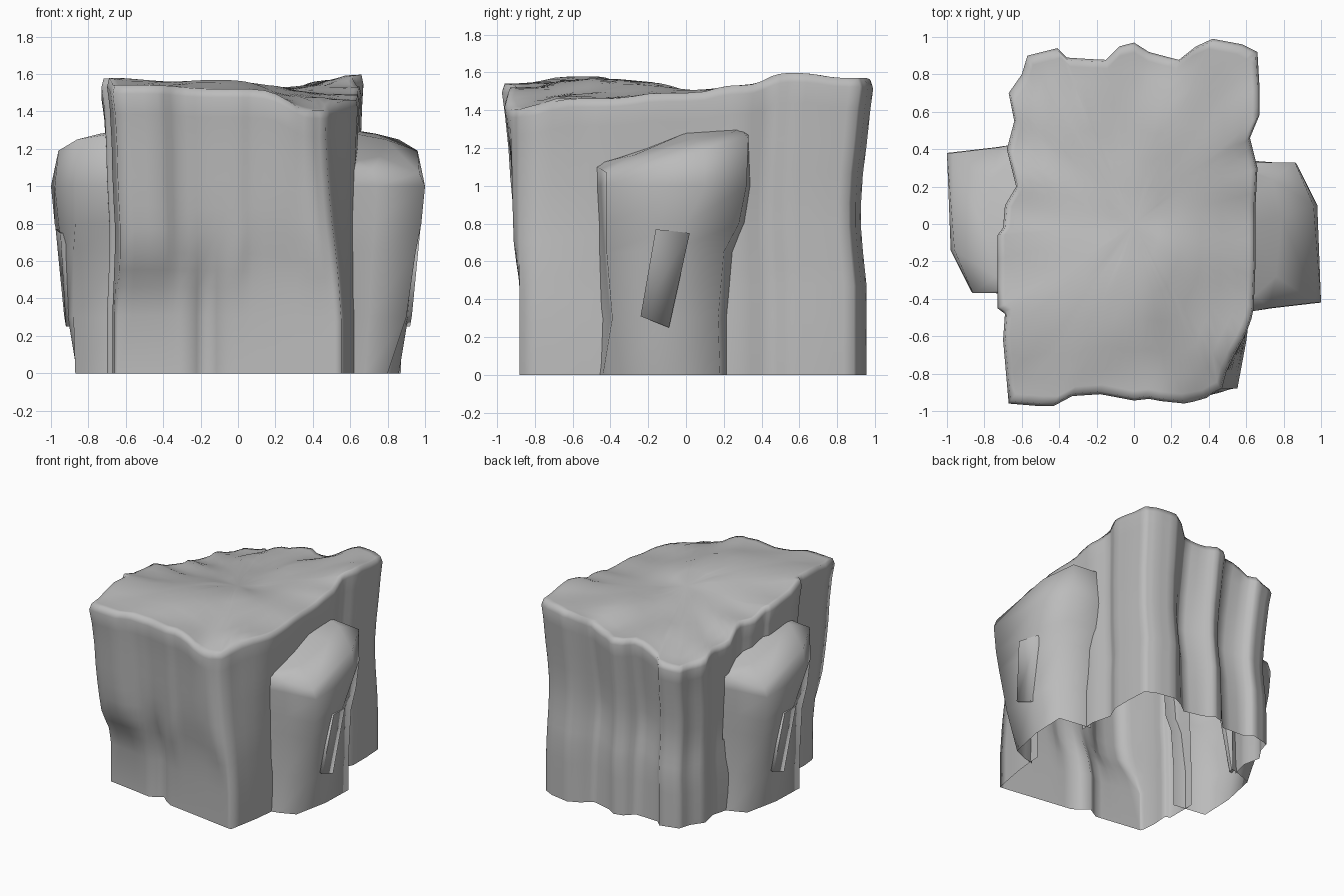
import bpy, bmesh, math
from mathutils import Vector

cube = bpy.data.objects.get("Cube")
if cube:
    bpy.data.objects.remove(cube)

stone = bpy.data.materials.new("grey_stone")
stone.use_nodes = True
stone_colour = (0.5, 0.5, 0.5, 1)
stone.diffuse_color = stone_colour
stone.node_tree.nodes["Principled BSDF"].inputs["Base Color"].default_value = stone_colour


def finish(name, bm):
    """Turn a bmesh into a stone object with soft shading."""
    mesh = bpy.data.meshes.new(name)
    bm.to_mesh(mesh)
    bm.free()
    obj = bpy.data.objects.new(name, mesh)
    bpy.context.collection.objects.link(obj)
    mesh.materials.append(stone)
    bpy.ops.object.select_all(action='DESELECT')
    obj.select_set(True)
    bpy.context.view_layer.objects.active = obj
    bpy.ops.object.shade_smooth_by_angle(angle=math.radians(89))


def loft(bm, rings, closed=True):
    """Skin a stack of equally long rings and return their vertices."""
    rows = [[bm.verts.new(p) for p in ring] for ring in rings]
    count = len(rows[0])
    for low, high in zip(rows, rows[1:]):
        for i in range(count if closed else count - 1):
            j = (i + 1) % count
            bm.faces.new((low[i], low[j], high[j], high[i]))
    return rows


def smooth_step(a, b, v):
    t = min(1, max(0, (v - a) / (b - a)))
    return t * t * (3 - 2 * t)


def mix(a, b, t):
    return a + (b - a) * t


# Height of the sloping top, blended from a few surveyed spots
spots = [(-.67, -.96, 1.54), (0, -.95, 1.52), (.5, -.87, 1.4), (-.7, -.55, 1.58),
         (.62, -.5, 1.46), (-.1, -.45, 1.57), (.4, -.65, 1.48), (.65, 0, 1.49),
         (-.7, -.15, 1.52), (0, -.2, 1.55), (-.6, .15, 1.45), (0, .1, 1.49), (.65, .3, 1.53),
         (.65, .55, 1.6), (.6, .93, 1.57), (.3, .5, 1.53), (0, .92, 1.44),
         (-.6, .85, 1.32), (-.6, .5, 1.37), (-.2, .5, 1.45)]


def top_height(x, y):
    total = weight = 0
    for sx, sy, sz in spots:
        w = 1 / ((x - sx) ** 2 + (y - sy) ** 2 + .015) ** 2
        total += w * sz
        weight += w
    return total / weight


# Outline of the main block, each wall listed counter-clockwise
front = [(-.67, -.96), (-.43, -.98), (-.33, -.94), (-.18, -.95), (0, -.96), (.08, -.94),
         (.27, -.96), (.46, -.93)]
right = [(.57, -.88), (.62, -.62), (.64, -.45), (.65, -.2), (.65, .1), (.66, .3),
         (.62, .46), (.67, .58), (.67, .75)]
back = [(.66, .92), (.58, .96), (.42, .99), (.33, .95), (.24, .88), (.08, .92), (0, .97),
        (-.08, .95), (-.15, .88), (-.36, .89), (-.41, .94), (-.57, .9)]
left = [(-.6, .8), (-.67, .7), (-.64, .55), (-.68, .4), (-.63, .2), (-.69, .1),
        (-.7, -.02), (-.73, -.06), (-.73, -.45), (-.69, -.48), (-.7, -.62)]
corners = front + right + back + left
outline = []
for i, p in enumerate(corners):
    q = corners[(i + 1) % len(corners)]
    outline += [Vector(p).lerp(Vector(q), k / 3) for k in range(3)]

# Wall levels: share of full height, then the left, right, front and back spread
levels = [(0, .96, .97, .915, .965), (.2, .96, .97, .915, .965), (.3, .95, .96, .91, .965),
          (.36, .945, .96, .9, .955), (.42, .94, .96, .905, .945), (.5, .94, .96, .925, .935),
          (.58, .95, .96, .94, .935), (.68, .96, .97, .955, .945), (.78, .965, .98, .965, .965),
          (.9, .98, .99, .985, .985), (.97, 1, 1, 1, 1), (1, .985, .985, .985, .985)]


def wall_point(p, level):
    share, spread_left, spread_right, spread_front, spread_back = level
    x = p.x * (spread_left if p.x < 0 else spread_right)
    z = share * top_height(p.x, p.y)
    if p.y > 0:
        y = p.y * spread_back
    else:
        # The front right corner stands nearly plumb, and leans left as it rises
        corner = smooth_step(.25, .57, p.x)
        y = p.y * mix(spread_front, 1, corner)
        x -= .1 * corner * smooth_step(.45, .85, -p.y) * smooth_step(.2, 1, share)
    # The foot of the front wall runs back towards the left edge
    low = 1 - smooth_step(.33, .7, z)
    y = mix(y, max(y, -.8 - .15 * x), low)
    if p.y < -.85:
        # Pointed cleft, opening into a shallow wedge higher up
        cleft = 1 - smooth_step(.4, .85, z)
        width = mix(.1, .3, smooth_step(.45, .95, z))
        depth = mix(.04, .07, cleft)
        y += depth * max(0, 1 - abs(p.x + .18) / width)
    if p.y > .8:
        # Shallow gullies between the rear columns
        fade = 1 - smooth_step(.35, .5, abs(p.x))
        y -= .04 * fade * (1 - abs(share - .5) * 2) * (1 - math.cos(p.x * 15 - 6.5)) / 2
    return x, y, z


bm = bmesh.new()
rings = [[wall_point(p, level) for p in outline] for level in levels]
rim = rings[-1]
for shrink in (.96, .87, .73, .55, .38, .2):
    rings.append([(x * shrink, y * shrink, top_height(x * shrink, y * shrink))
                  for x, y, z in rim])
rows = loft(bm, rings)
summit = bm.verts.new((0, 0, top_height(0, 0)))
for a, b in zip(rows[-1], rows[-1][1:] + rows[-1][:1]):
    bm.faces.new((a, b, summit))


def behind_buttress(face):
    c = face.calc_center_median()
    return abs(c.x) > .55 and -.4 < math.copysign(c.y, c.x * c.y) < .15 and c.z < 1


# The shell is open where the buttresses join it
bmesh.ops.delete(bm, geom=[f for f in bm.faces if behind_buttress(f)], context='FACES')
finish("main_rock", bm)

# Side buttress levels, running from its front edge round to its rear edge
buttress = [
    [(.6, -.46, 0), (.68, -.44, 0), (.8, -.39, 0), (.86, -.1, 0), (.87, .18, 0), (.6, .22, 0)],
    [(.6, -.45, .3), (.7, -.4, .3), (.9, -.39, .3), (.91, -.1, .3), (.88, .17, .3), (.6, .22, .3)],
    [(.6, -.46, .65), (.72, -.43, .65), (.95, -.42, .65), (.94, -.1, .65), (.88, .2, .65), (.6, .25, .65)],
    [(.6, -.46, .8), (.73, -.44, .8), (.98, -.42, .8), (.96, 0, .8), (.87, .28, .8), (.6, .31, .8)],
    [(.61, -.47, 1), (.74, -.45, 1), (1, -.42, 1), (.98, .1, 1), (.87, .32, 1), (.61, .34, 1)],
    [(.62, -.47, 1.1), (.72, -.45, 1.09), (.97, -.42, 1.07), (.96, .1, 1.19), (.86, .33, 1.25), (.62, .33, 1.27)],
    [(.62, -.46, 1.11), (.65, -.38, 1.14), (.76, -.28, 1.16), (.79, .04, 1.25), (.74, .24, 1.28), (.62, .3, 1.29)],
    [(.62, -.45, 1.12), (.62, -.35, 1.15), (.63, -.2, 1.2), (.63, 0, 1.28), (.63, .15, 1.29), (.62, .28, 1.3)],
]
# Leaning slab on the buttress, as y, z and outer x
slab = [(-.24, .31, .93), (-.09, .25, .92), (.02, .75, .95), (-.16, .77, .975)]

for side, turn, slide in (("left", 1, 0), ("right", -1, -.04)):
    bm = bmesh.new()
    loft(bm, [[(x * turn, y * turn + slide, z) for x, y, z in ring] for ring in buttress],
         closed=False)
    finish(side + "_buttress", bm)

    bm = bmesh.new()
    inner = [(.88 * turn, y * turn + slide, z) for y, z, x in slab]
    outer = [(x * turn, y * turn + slide, z) for y, z, x in slab]
    rows = loft(bm, [inner, outer])
    bm.faces.new(rows[1])
    bmesh.ops.recalc_face_normals(bm, faces=bm.faces)
    finish(side + "_slab", bm)
